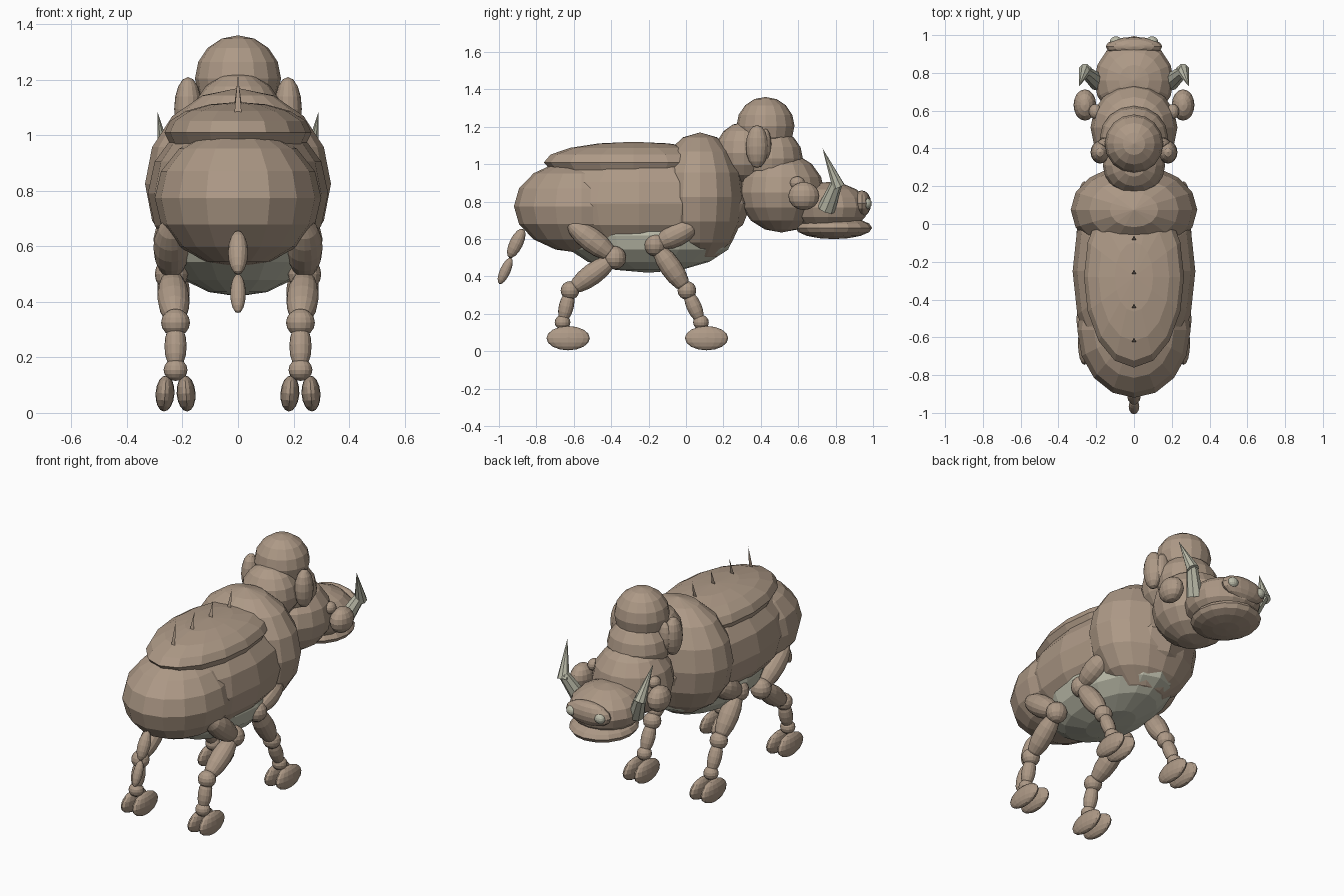
import bpy, bmesh, math
from mathutils import Vector, Matrix

if "Cube" in bpy.data.objects:
    bpy.data.objects.remove(bpy.data.objects["Cube"])


def material(name, rgb):
    m = bpy.data.materials.new(name)
    m.diffuse_color = (*rgb, 1)
    m.use_nodes = True
    m.node_tree.nodes["Principled BSDF"].inputs["Base Color"].default_value = m.diffuse_color
    return m


HIDE = material("brown hide", (0.42, 0.32, 0.24))
PALE = material("pale belly and horn", (0.50, 0.50, 0.40))


def finish(name, bm, mat):
    me = bpy.data.meshes.new(name)
    bm.to_mesh(me)
    bm.free()
    me.materials.append(mat)
    ob = bpy.data.objects.new(name, me)
    bpy.context.collection.objects.link(ob)
    return ob


def ball(name, c, r, mat=HIDE, rot=None, seg=16, rings=8):
    """Faceted ellipsoid with centre c and radii r."""
    bm = bmesh.new()
    m = Matrix.Translation(c) @ (rot or Matrix()) @ Matrix.Diagonal((*r, 1))
    bmesh.ops.create_uvsphere(bm, u_segments=seg, v_segments=rings, radius=1, matrix=m)
    return finish(name, bm, mat)


def aim(a, b):
    return (Vector(b) - Vector(a)).to_track_quat('Z', 'Y').to_matrix().to_4x4()


def link(name, a, b, r, mat=HIDE):
    """Ellipsoid stretched between two points."""
    a, b = Vector(a), Vector(b)
    return ball(name, (a + b) / 2, (r, r, (b - a).length / 2), mat, aim(a, b))


def cone(name, a, b, r1, r2, mat):
    a, b = Vector(a), Vector(b)
    bm = bmesh.new()
    bmesh.ops.create_cone(bm, cap_ends=True, segments=8, radius1=r1, radius2=r2,
                          depth=(b - a).length,
                          matrix=Matrix.Translation((a + b) / 2) @ aim(a, b))
    return finish(name, bm, mat)


# Body masses
ball("torso", (0, -0.25, 0.79), (0.325, 0.60, 0.30))
ball("rump", (0, -0.56, 0.775), (0.30, 0.36, 0.25))
ball("shoulders", (0, 0.075, 0.825), (0.335, 0.24, 0.345))
ball("back_plate", (0, -0.28, 1.01), (0.265, 0.48, 0.11))
ball("belly", (0, -0.20, 0.62), (0.275, 0.46, 0.20), PALE)

# Neck and head
ball("neck", (0, 0.31, 1.06), (0.165, 0.155, 0.165))
ball("crown", (0, 0.425, 1.205), (0.155, 0.155, 0.155))
ball("brow", (0, 0.46, 1.03), (0.18, 0.165, 0.16))
ball("face", (0, 0.51, 0.85), (0.23, 0.23, 0.215))
ball("snout", (0, 0.76, 0.77), (0.21, 0.215, 0.135))
ball("lower_lip", (0, 0.79, 0.66), (0.19, 0.205, 0.06))
ball("nose", (0, 0.94, 0.79), (0.15, 0.05, 0.07))

# Tail
link("tail_upper", (0, -0.87, 0.655), (0, -0.945, 0.50), 0.036)
link("tail_tip", (0, -0.935, 0.50), (0, -0.998, 0.36), 0.028)

# Thin back spines
for i, (y, z, h) in enumerate([(-0.63, 1.06, 0.16), (-0.45, 1.09, 0.12),
                               (-0.27, 1.10, 0.11), (-0.09, 1.09, 0.12)]):
    bm = bmesh.new()
    pts = [(-0.015, y, z), (0.015, y, z), (0, y + 0.03, z + h)]
    bm.faces.new([bm.verts.new(p) for p in pts])
    finish(f"back_spine_{i + 1}", bm, HIDE)

# Leg joints as (y, z): hip, elbow, knee, ankle, foot centre
LEGS = {
    "rear": [(-0.63, 0.69), (-0.38, 0.50), (-0.62, 0.325), (-0.66, 0.155), (-0.63, 0.07)],
    "front": [(0.06, 0.68), (-0.165, 0.57), (0.005, 0.325), (0.08, 0.155), (0.11, 0.07)],
}

for side, s in (("left", -1), ("right", 1)):
    # Head details
    ball(f"ear_{side}", (s * 0.18, 0.38, 1.095), (0.05, 0.06, 0.115))
    ball(f"ear_inner_{side}", (s * 0.15, 0.425, 1.10), (0.045, 0.032, 0.09))
    ball(f"cheek_{side}", (s * 0.26, 0.63, 0.83), (0.06, 0.083, 0.075))
    ball(f"cheek_knob_{side}", (s * 0.205, 0.595, 0.90), (0.034, 0.04, 0.035))
    ball(f"nostril_{side}", (s * 0.095, 0.965, 0.79), (0.033, 0.028, 0.03), PALE)
    # Bent tusk
    cone(f"tusk_base_{side}", (s * 0.19, 0.75, 0.76), (s * 0.262, 0.81, 0.91), 0.048, 0.03, PALE)
    cone(f"tusk_tip_{side}", (s * 0.258, 0.815, 0.88), (s * 0.29, 0.73, 1.085), 0.036, 0.0, PALE)
    # Legs
    for leg, joints in LEGS.items():
        n = f"{leg}_{side}"
        hip, elbow, knee, ankle, foot = [
            Vector((s * x, y, z)) for x, (y, z) in zip((0.24, 0.24, 0.225, 0.225, 0.225), joints)]
        link(f"thigh_{n}", hip, elbow, 0.065)
        ball(f"elbow_{n}", elbow, (0.06, 0.06, 0.062))
        link(f"upper_leg_{n}", elbow, knee, 0.058)
        ball(f"knee_{n}", knee, (0.052, 0.05, 0.05))
        link(f"shin_{n}", knee, ankle, 0.04)
        ball(f"ankle_{n}", ankle, (0.043, 0.042, 0.04))
        for toe, dx in (("inner", -0.038), ("outer", 0.038)):
            c = foot + Vector((s * dx, 0, 0))
            ball(f"toe_{toe}_{n}", c, (0.034, 0.116, 0.065),
                 rot=Matrix.Rotation(math.radians(-4 * s * (1 if dx > 0 else -1)), 4, 'Y'))
